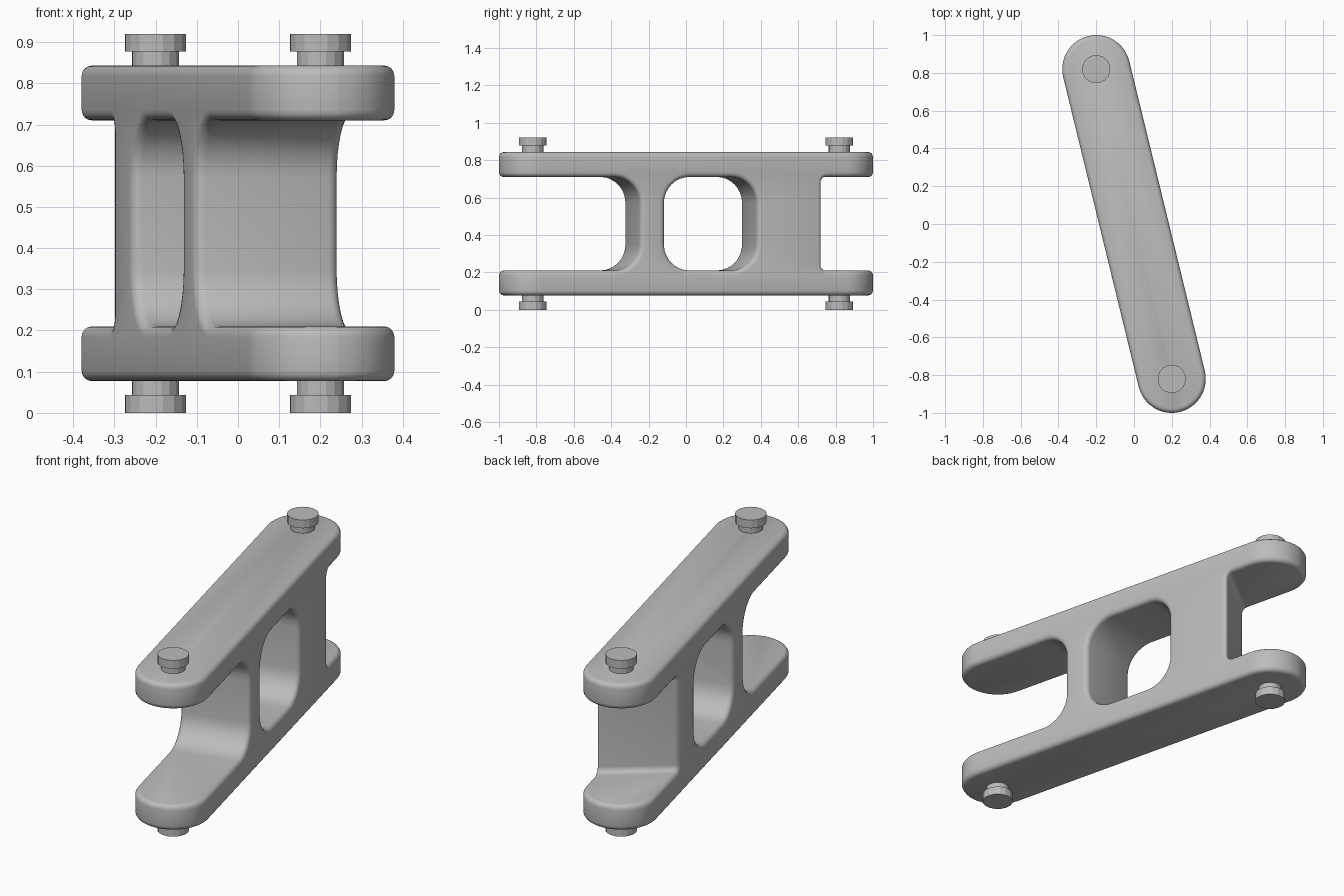
import bpy, bmesh, math
from mathutils import Matrix

cube = bpy.data.objects.get("Cube")
if cube:
    bpy.data.objects.remove(cube, do_unlink=True)

steel = bpy.data.materials.new("grey steel")
steel.use_nodes = True
steel.diffuse_color = (0.5, 0.5, 0.5, 1)
steel.node_tree.nodes["Principled BSDF"].inputs["Base Color"].default_value = (0.5, 0.5, 0.5, 1)

MID = 0.46                      # height of the middle plane
TURN = Matrix.Rotation(math.atan2(0.2, 0.82), 4, 'Z')
REACH = math.hypot(0.2, 0.82)   # pin distance from the centre


def rounded_rect(x0, x1, y0, y1, r, steps):
    """Outline of a rectangle with arc corners, anticlockwise."""
    corners = [(x1 - r, y1 - r), (x0 + r, y1 - r), (x0 + r, y0 + r), (x1 - r, y0 + r)]
    points = []
    for i, (cx, cy) in enumerate(corners):
        for k in range(steps + 1):
            a = (i + k / steps) * math.pi / 2
            points.append((cx + r * math.cos(a), cy + r * math.sin(a)))
    return points


def prism(name, rings):
    """Solid between two matching rings of points."""
    bm = bmesh.new()
    a, b = [[bm.verts.new(p) for p in ring] for ring in rings]
    n = len(a)
    for i in range(n):
        j = (i + 1) % n
        bm.faces.new((a[i], a[j], b[j], b[i]))
    bm.faces.new(a[::-1])
    bm.faces.new(b)
    bmesh.ops.remove_doubles(bm, verts=bm.verts, dist=0.0001)
    bmesh.ops.recalc_face_normals(bm, faces=bm.faces)
    mesh = bpy.data.meshes.new(name)
    bm.to_mesh(mesh)
    bm.free()
    obj = bpy.data.objects.new(name, mesh)
    bpy.context.collection.objects.link(obj)
    mesh.materials.append(steel)
    return obj


def apply_modifiers(obj):
    graph = bpy.context.evaluated_depsgraph_get()
    baked = bpy.data.meshes.new_from_object(obj.evaluated_get(graph))
    obj.modifiers.clear()
    obj.data = baked


# Link body: a long round-ended bar
R = 0.18
outline = rounded_rect(-R, R, -REACH - R, REACH + R, R - 0.0001, 10)
body = prism("link_body", [[(x, y, z) for x, y in outline] for z in (0.077, 0.843)])

# Openings cut across the bar: fork slots at both ends and a window
openings = [
    ("front_slot_cutter", -1.4, -0.295, 0.14, 0),
    ("window_cutter", -0.16, 0.347, 0.14, 0),
    ("back_slot_cutter", 0.625, 1.6, 0.03, 0.46),
]
for name, start, end, radius, slant in openings:
    profile = rounded_rect(start, end, MID - 0.25, MID + 0.25, radius, 8)
    cutter = prism(name, [[(t, s + slant * t, z) for s, z in profile] for t in (-0.3, 0.3)])
    cutter.hide_render = True
    cut = body.modifiers.new(name, 'BOOLEAN')
    cut.operation = 'DIFFERENCE'
    cut.solver = 'EXACT'
    cut.object = cutter
apply_modifiers(body)
for name, *_ in openings:
    bpy.data.objects.remove(bpy.data.objects[name], do_unlink=True)

# Soft edges all round
bevel = body.modifiers.new("soft_edges", 'BEVEL')
bevel.width = 0.025
bevel.segments = 4
bevel.limit_method = 'ANGLE'
bevel.angle_limit = math.radians(35)
bevel.use_clamp_overlap = False
apply_modifiers(body)
body.matrix_world = TURN

bpy.ops.object.select_all(action='DESELECT')
body.select_set(True)
bpy.context.view_layer.objects.active = body
bpy.ops.object.shade_smooth_by_angle(angle=math.radians(35))


# Pins: a short shank and a wider head, above and below each end
def disc(name, radius, y, z0, z1):
    ring = [(radius * math.cos(math.tau * i / 16), y + radius * math.sin(math.tau * i / 16))
            for i in range(16)]
    obj = prism(name, [[(px, py, z) for px, py in ring] for z in (z0, z1)])
    obj.matrix_world = TURN


for end, y in (("front", -REACH), ("back", REACH)):
    for level, side in (("lower", -1), ("upper", 1)):
        disc(f"{end}_{level}_pin_shank", 0.058, y, MID + side * 0.36, MID + side * 0.42)
        disc(f"{end}_{level}_pin_head", 0.075, y, MID + side * 0.417, MID + side * 0.46)
